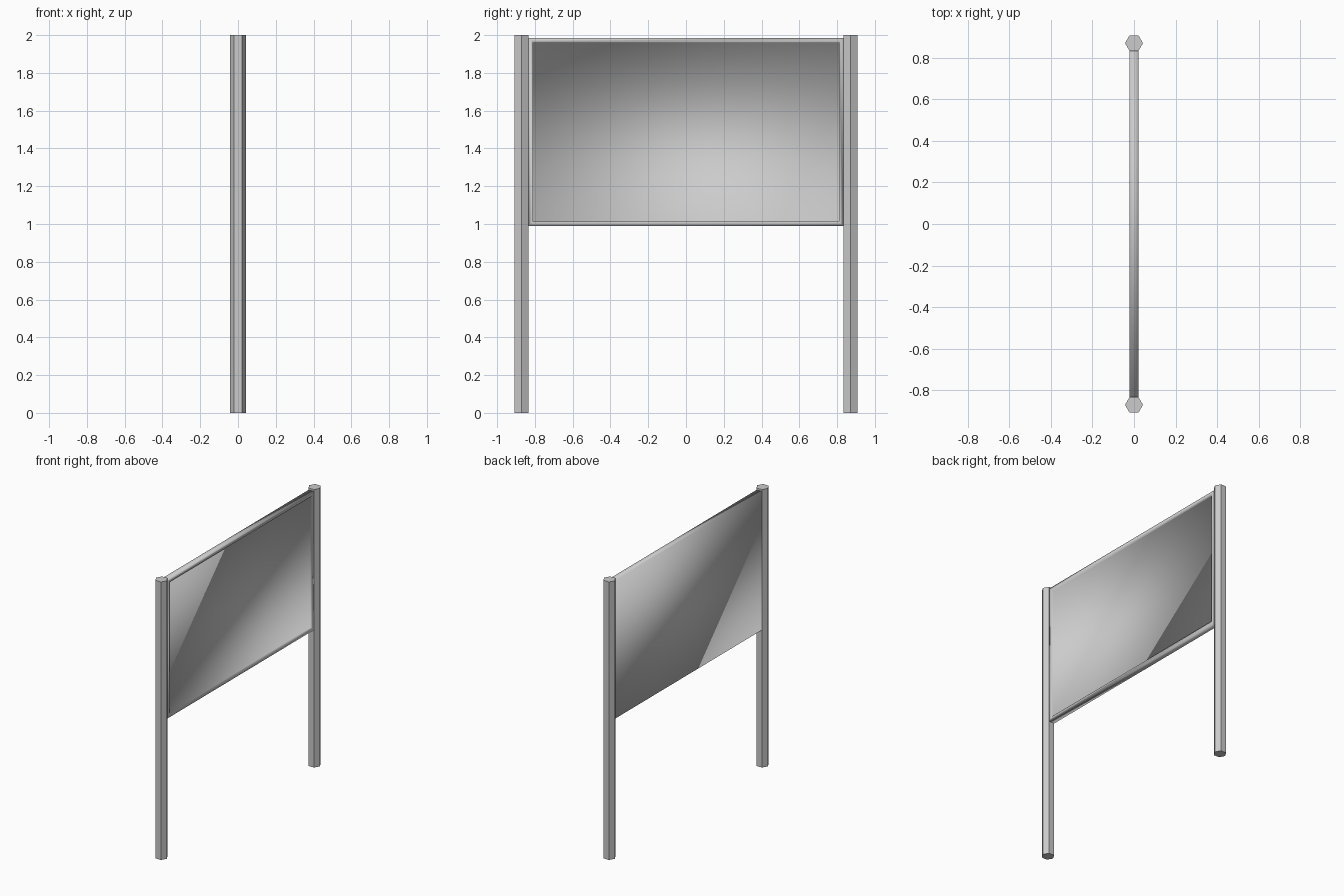
import bpy, bmesh, math

if "Cube" in bpy.data.objects:
    bpy.data.objects.remove(bpy.data.objects["Cube"])


def add_object(name, bm, smooth=False):
    bmesh.ops.recalc_face_normals(bm, faces=bm.faces)
    for f in bm.faces:
        f.smooth = smooth
    mesh = bpy.data.meshes.new(name)
    bm.to_mesh(mesh)
    bm.free()
    obj = bpy.data.objects.new(name, mesh)
    bpy.context.collection.objects.link(obj)
    return obj


# Two hexagonal posts, corners pointing along x
for side, name in ((-1, "left_post"), (1, "right_post")):
    bm = bmesh.new()
    bmesh.ops.create_circle(bm, cap_ends=True, segments=6, radius=0.043)
    for v, i in zip(bm.verts, range(6)):
        a = math.radians(60 * i)
        v.co = (0.043 * math.cos(a), 0.043 * math.sin(a), 0)
    top = bmesh.ops.extrude_face_region(bm, geom=bm.faces[:])
    for g in top["geom"]:
        if isinstance(g, bmesh.types.BMVert):
            g.co.z = 2.0
    post = add_object(name, bm)
    post.location.y = side * 0.87

# Board between the posts, with a shallow framed recess on the +x face
bm = bmesh.new()
bmesh.ops.create_cube(bm, size=1)
for v in bm.verts:
    v.co.x *= 0.044
    v.co.y *= 1.666
    v.co.z *= 0.996
bm.normal_update()
face = max(bm.faces, key=lambda f: f.normal.x)
bmesh.ops.inset_region(bm, faces=[face], thickness=0.033)
bmesh.ops.inset_region(bm, faces=[face], thickness=0.001, depth=-0.012)
board = add_object("sign_board", bm, smooth=True)
board.location.z = 1.488
